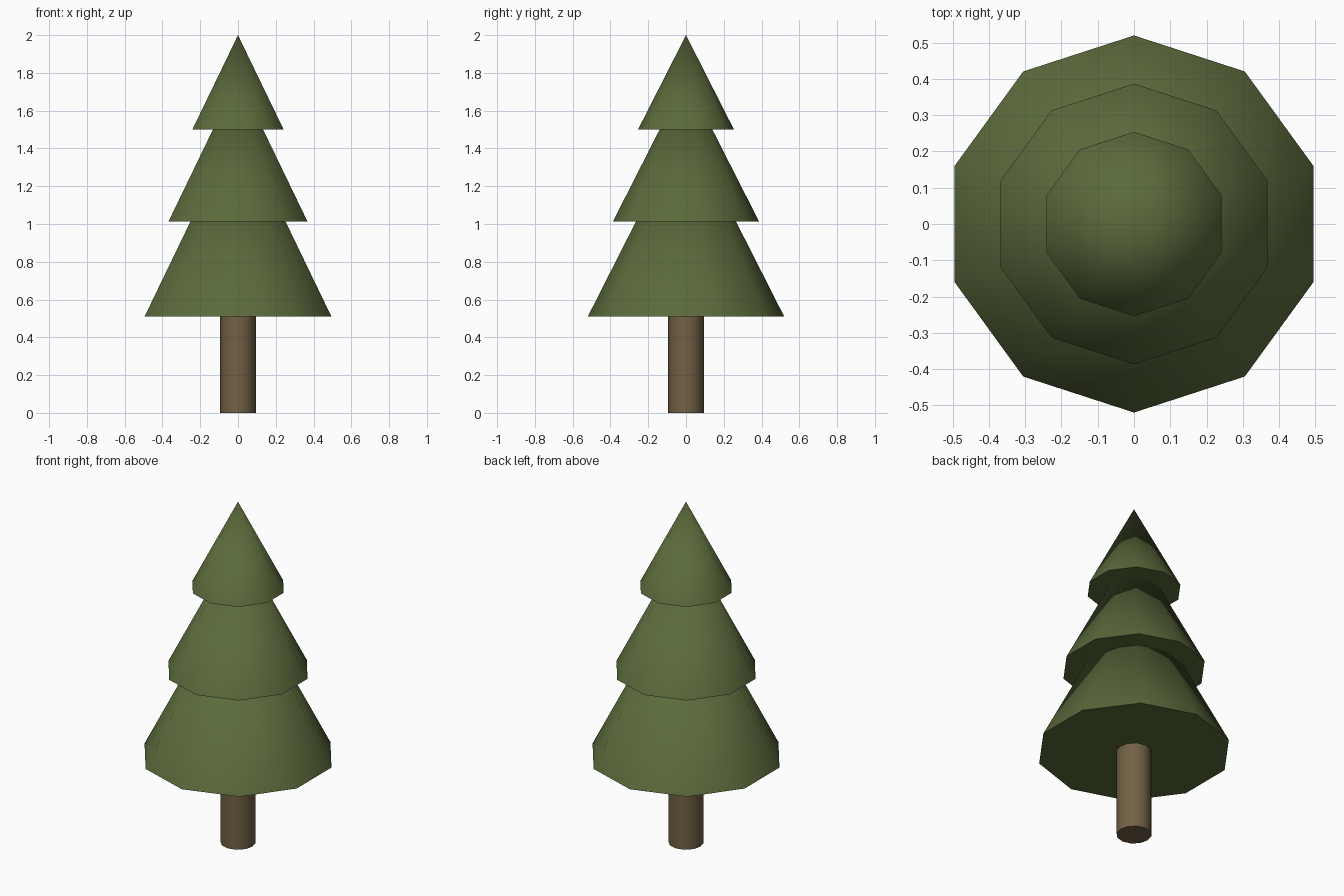
import bpy
import math

if "Cube" in bpy.data.objects:
    bpy.data.objects.remove(bpy.data.objects["Cube"])


def material(name, color):
    m = bpy.data.materials.new(name)
    m.diffuse_color = color
    m.use_nodes = True
    m.node_tree.nodes["Principled BSDF"].inputs["Base Color"].default_value = m.diffuse_color
    return m


green = material("foliage_green", (0.105, 0.145, 0.045, 1))
brown = material("bark_brown", (0.17, 0.12, 0.06, 1))


def solid(name, sides, r_bottom, r_top, z0, z1, mat):
    """Capped cone or cylinder standing between two heights, corner on the y axis."""
    bpy.ops.mesh.primitive_cone_add(vertices=sides, radius1=r_bottom, radius2=r_top,
                                    depth=z1 - z0, location=(0, 0, (z0 + z1) / 2))
    ob = bpy.context.object
    ob.name = name
    ob.data.materials.append(mat)
    bpy.ops.object.shade_smooth_by_angle(angle=math.radians(40))
    return ob


# Trunk
solid("trunk", 12, 0.094, 0.094, 0.0, 0.51, brown)

# Three overlapping tiers of foliage: base radius, base height, apex height
tiers = [
    ("lower_foliage", 0.52, 0.51, 1.535),
    ("middle_foliage", 0.387, 1.013, 1.775),
    ("upper_foliage", 0.254, 1.50, 2.0),
]
for name, radius, z0, z1 in tiers:
    solid(name, 10, radius, 0.0, z0, z1, green)
